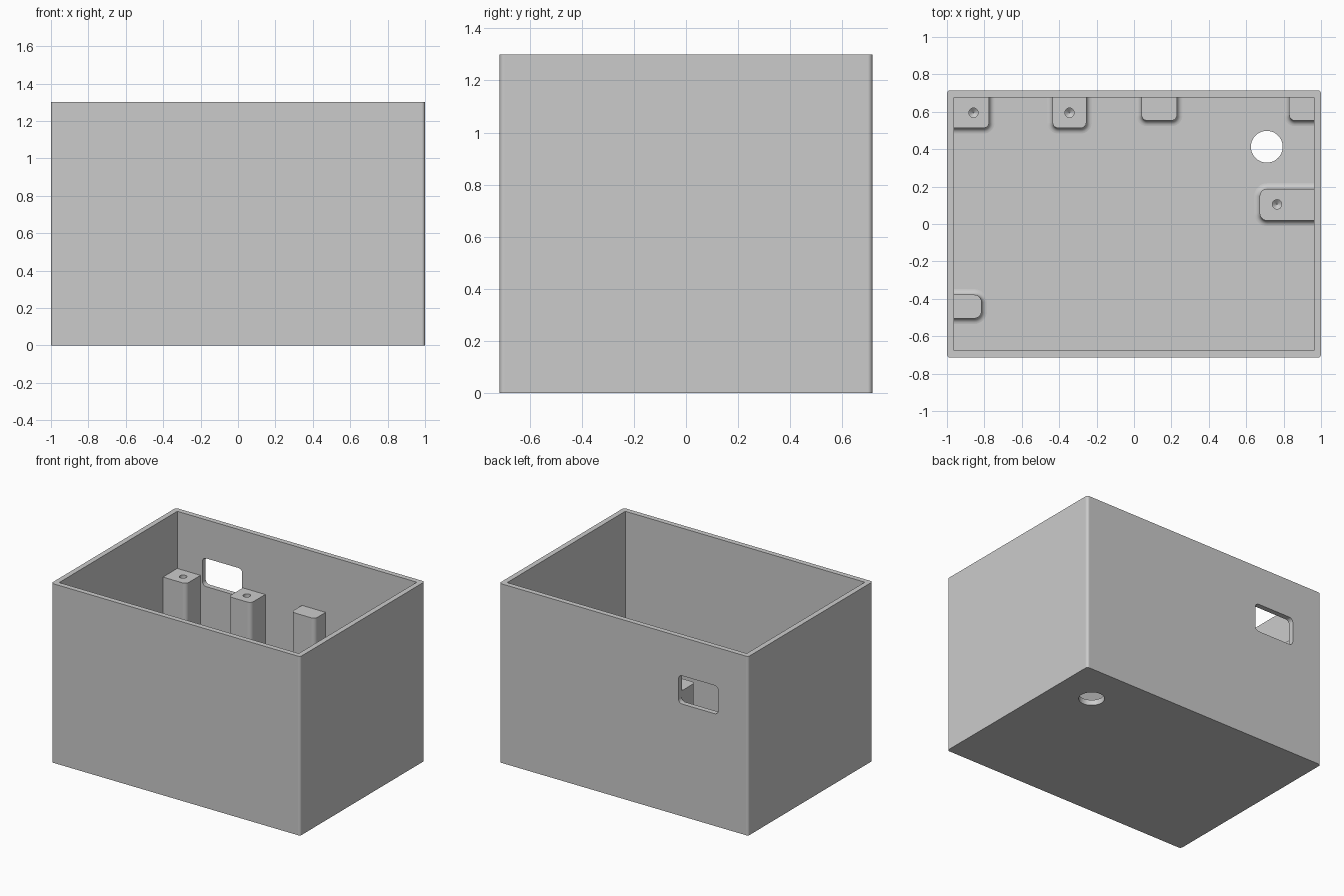
import bpy, bmesh, math

cube = bpy.data.objects.get("Cube")
if cube:
    bpy.data.objects.remove(cube, do_unlink=True)

# Main sizes
HX, HY, H = 1.0, 0.715, 1.3       # half width, half depth, height
IX, IY = 0.962, 0.677             # inner half sizes
FLOOR, POST_TOP, EMBED = 0.04, 0.885, 0.015

grey = bpy.data.materials.new("light_grey")
grey.use_nodes = True
grey.diffuse_color = (0.6, 0.6, 0.6, 1)
grey.node_tree.nodes["Principled BSDF"].inputs["Base Color"].default_value = (0.6, 0.6, 0.6, 1)


def rounded_rect(x0, x1, y0, y1, radii, seg=8):
    """Outline, counter-clockwise; radii for corners (+,+) (-,+) (-,-) (+,-)."""
    corners = [(x1, y1, -1, -1), (x0, y1, 1, -1), (x0, y0, 1, 1), (x1, y0, -1, 1)]
    pts = []
    for i, ((cx, cy, sx, sy), r) in enumerate(zip(corners, radii)):
        if r <= 0:
            pts.append((cx, cy))
            continue
        for k in range(seg + 1):
            a = math.pi / 2 * (i + k / seg)
            pts.append((cx + sx * r + r * math.cos(a), cy + sy * r + r * math.sin(a)))
    return pts


def circle(cx, cy, r, n=40):
    return [(cx + r * math.cos(2 * math.pi * i / n), cy + r * math.sin(2 * math.pi * i / n))
            for i in range(n)]


def loft(name, rings, along_y=False):
    """Closed solid through outlines [(points, height), ...]."""
    bm = bmesh.new()
    loops = [[bm.verts.new((x, h, y) if along_y else (x, y, h)) for x, y in pts]
             for pts, h in rings]
    for a, b in zip(loops, loops[1:]):
        for i in range(len(a)):
            j = (i + 1) % len(a)
            bm.faces.new((a[i], a[j], b[j], b[i]))
    bm.faces.new(loops[0][::-1])
    bm.faces.new(loops[-1])
    bmesh.ops.recalc_face_normals(bm, faces=bm.faces)
    mesh = bpy.data.meshes.new(name)
    bm.to_mesh(mesh)
    bm.free()
    mesh.materials.append(grey)
    ob = bpy.data.objects.new(name, mesh)
    bpy.context.collection.objects.link(ob)
    return ob


def activate(ob):
    bpy.ops.object.select_all(action='DESELECT')
    ob.select_set(True)
    bpy.context.view_layer.objects.active = ob


def cut(ob, cutter):
    cutter.hide_render = True
    mod = ob.modifiers.new("cut", 'BOOLEAN')
    mod.operation, mod.solver, mod.object = 'DIFFERENCE', 'EXACT', cutter
    activate(ob)
    bpy.ops.object.modifier_apply(modifier=mod.name)
    bpy.data.objects.remove(cutter, do_unlink=True)


def finish(ob):
    activate(ob)
    bpy.ops.object.shade_smooth_by_angle(angle=math.radians(30))
    mod = ob.modifiers.new("clean_shading", 'WEIGHTED_NORMAL')
    mod.keep_sharp = True


# Open box with slightly rounded upright edges
outer = rounded_rect(-HX, HX, -HY, HY, [0.018] * 4)
box = loft("box_shell", [(outer, 0), (outer, H)])
inner = rounded_rect(-IX, IX, -IY, IY, [0] * 4)
cut(box, loft("cavity_cutter", [(inner, FLOOR), (inner, H + 0.1)]))

# Window in the back wall
window = rounded_rect(-0.76, -0.44, 0.815, 1.02, [0.03] * 4)
cut(box, loft("window_cutter", [(window, HY - 0.08), (window, HY + 0.05)], along_y=True))

# Round hole through the floor
drain = circle(0.71, 0.413, 0.085, 48)
cut(box, loft("floor_hole_cutter", [(drain, -0.1), (drain, FLOOR + 0.05)]))
finish(box)


def post(name, x0, x1, y0, y1, r, screw=None, fillet=0.03):
    """Upright post; edges touching a wall run into it, free ones get a foot fillet."""
    free = (x0 > -IX, x1 < IX, y0 > -IY, y1 < IY)

    def ring(off):
        d = [off if f else EMBED for f in free]
        left, right, front, back = free
        pairs = ((right, back), (left, back), (left, front), (right, front))
        return rounded_rect(x0 - d[0], x1 + d[1], y0 - d[2], y1 + d[3],
                            [r + off if a and b else 0 for a, b in pairs])

    rings = [(ring(fillet), FLOOR - EMBED)]
    for k in range(7):
        a = math.pi / 2 * k / 6
        rings.append((ring(fillet * (1 - math.sin(a))), FLOOR + fillet * (1 - math.cos(a))))
    rings.append((ring(0), POST_TOP))
    ob = loft(name, rings)
    # Blind screw hole with a conical tip
    if screw:
        levels = ((0.002, 0.17), (0.025, 0.15), (0.025, -0.05))
        cut(ob, loft("screw_cutter",
                     [(circle(*screw, rad, 24), POST_TOP - depth) for rad, depth in levels]))
    finish(ob)


# Posts along the back wall
post("back_post_corner", -IX, -0.775, 0.513, IY, 0.03, (-0.858, 0.595))
post("back_post_middle", -0.435, -0.255, 0.513, IY, 0.03, (-0.345, 0.595))
post("back_post_plain", 0.04, 0.23, 0.553, IY, 0.03)
post("back_post_end", 0.83, IX, 0.553, IY, 0.03)
# Posts on the side walls
post("side_post_long", 0.672, IX, 0.018, 0.188, 0.04, (0.765, 0.105))
post("side_post_short", -IX, -0.815, -0.505, -0.378, 0.04)
bpy.ops.object.select_all(action='DESELECT')
